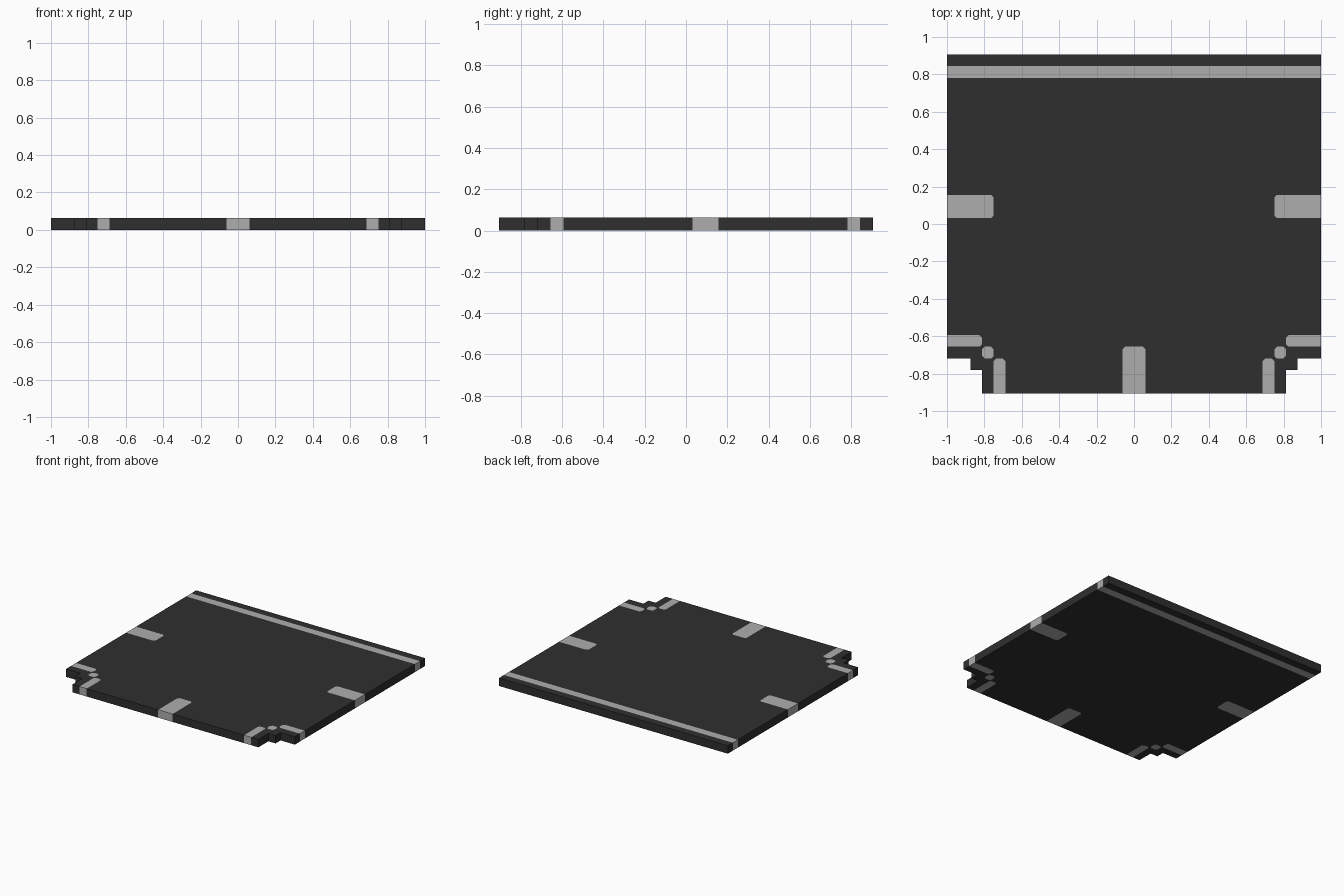
import bpy, bmesh

if "Cube" in bpy.data.objects:
    bpy.data.objects.remove(bpy.data.objects["Cube"])

CELL = 0.0625            # thickness and grid step
COLS, ROWS = 32, 29
ASPHALT, PAINT = 0, 1


def material(name, v):
    m = bpy.data.materials.new(name)
    m.diffuse_color = (v, v, v, 1)
    m.use_nodes = True
    m.node_tree.nodes["Principled BSDF"].inputs["Base Color"].default_value = m.diffuse_color
    return m


def is_notch(c, r):
    # stepped cut-outs at the two front corners
    return (c < 3 and r < 2) or (c < 2 and r == 2)


def is_paint(c, r):
    return (r == 27                        # long line along the back
            or (c < 4 and r in (15, 16))   # centre dashes at left and right
            or (c >= 15 and r < 4)         # centre dash at the front
            or (c == 4 and r < 3)          # stepped kerb lines at the corners
            or (c == 3 and r == 3)
            or (c < 3 and r == 4))


# flat grid of cells, mirrored left to right by the column rule
bm = bmesh.new()
verts = [[bm.verts.new(((i - COLS / 2) * CELL, (j - ROWS / 2) * CELL, CELL))
          for i in range(COLS + 1)] for j in range(ROWS + 1)]
for r in range(ROWS):
    for i in range(COLS):
        c = min(i, COLS - 1 - i)
        if is_notch(c, r):
            continue
        f = bm.faces.new((verts[r][i], verts[r][i + 1],
                          verts[r + 1][i + 1], verts[r + 1][i]))
        f.material_index = PAINT if is_paint(c, r) else ASPHALT
bmesh.ops.delete(bm, geom=[v for v in bm.verts if not v.link_faces], context='VERTS')


def is_paint_corner(v):
    painted = [f for f in v.link_faces if f.material_index == PAINT]
    if len(v.link_faces) != 4 or len(painted) not in (1, 2):
        return False
    return len(painted) == 1 or not set(painted[0].edges) & set(painted[1].edges)


# clip the painted corners with small asphalt diamonds
corners = [v for v in bm.verts if is_paint_corner(v)]
bmesh.ops.bevel(bm, geom=corners, offset=0.014, segments=1, affect='VERTICES')
for f in bm.faces:
    if f.calc_area() < 0.001:
        f.material_index = ASPHALT

mesh = bpy.data.meshes.new("road_tile")
bm.to_mesh(mesh)
bm.free()
mesh.materials.append(material("dark asphalt", 0.028))
mesh.materials.append(material("light grey paint", 0.42))
tile = bpy.data.objects.new("road_tile", mesh)
bpy.context.collection.objects.link(tile)

# thicken downwards to the ground; paint carries through to the sides and underside
slab = tile.modifiers.new("slab", 'SOLIDIFY')
slab.thickness = CELL
slab.offset = -1
